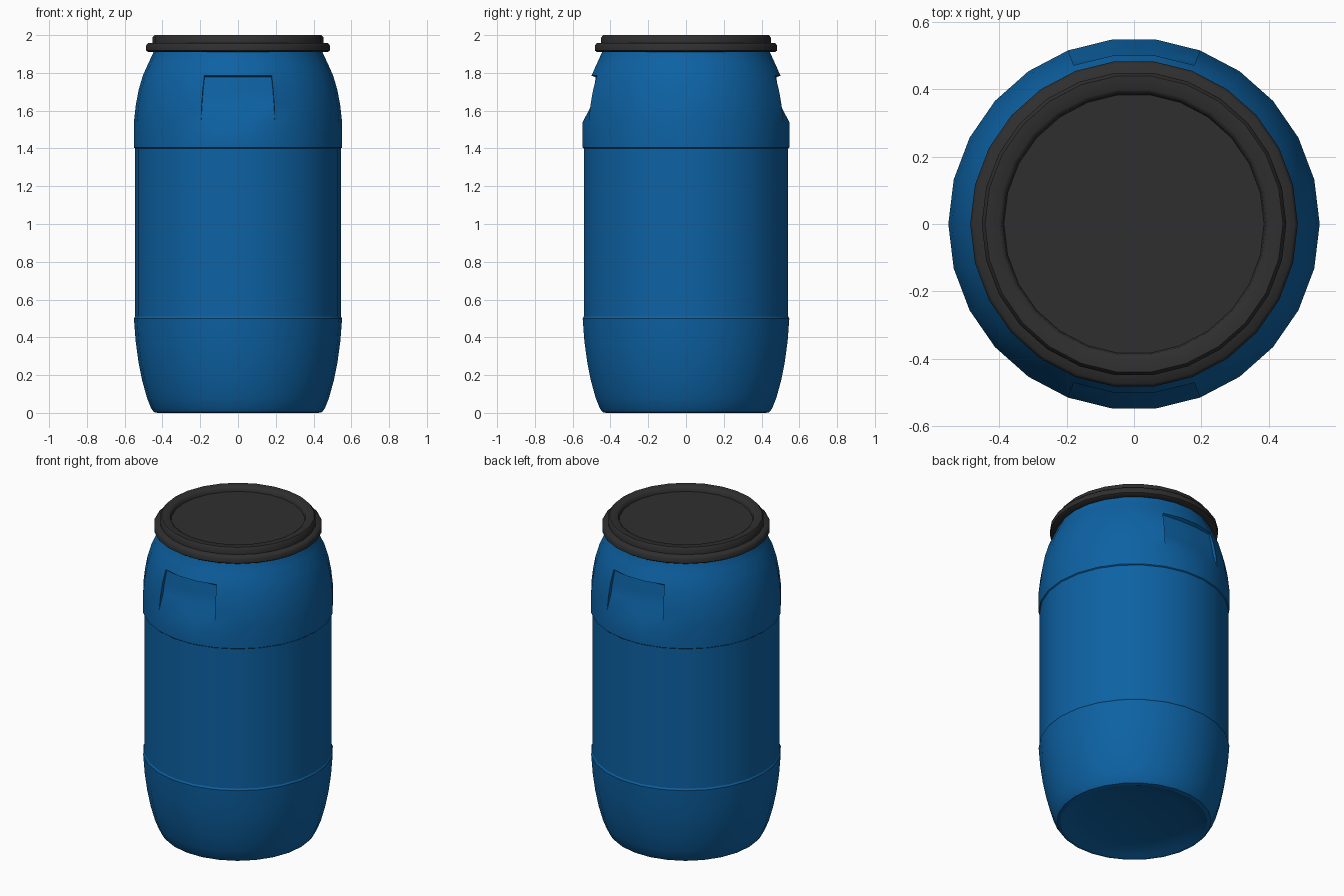
import bpy, bmesh, math

if "Cube" in bpy.data.objects:
    bpy.data.objects.remove(bpy.data.objects["Cube"])

SIDES = 26
STEP = 2 * math.pi / SIDES


def material(name, rgb):
    m = bpy.data.materials.new(name)
    m.diffuse_color = (*rgb, 1)
    m.use_nodes = True
    m.node_tree.nodes["Principled BSDF"].inputs["Base Color"].default_value = m.diffuse_color
    return m


BLUE = material("barrel blue", (0.004, 0.122, 0.37))
BLACK = material("lid black", (0.028, 0.028, 0.028))


def lathe(profile, closed=False):
    """Spin (radius, z) points around z; capped at both ends unless closed."""
    bm = bmesh.new()
    rings = [[bm.verts.new((r * math.cos(k * STEP), r * math.sin(k * STEP), z))
              for k in range(SIDES)] for r, z in profile]
    pairs = list(zip(rings, rings[1:]))
    if closed:
        pairs.append((rings[-1], rings[0]))
    else:
        bm.faces.new(rings[0][::-1])
        bm.faces.new(rings[-1])
    for a, b in pairs:
        for k in range(SIDES):
            j = (k + 1) % SIDES
            bm.faces.new((a[k], a[j], b[j], b[k]))
    return bm


def finish(bm, name, mat, angle=30):
    bmesh.ops.recalc_face_normals(bm, faces=bm.faces)
    me = bpy.data.meshes.new(name)
    bm.to_mesh(me)
    bm.free()
    me.materials.append(mat)
    ob = bpy.data.objects.new(name, me)
    bpy.context.collection.objects.link(ob)
    bpy.ops.object.select_all(action='DESELECT')
    ob.select_set(True)
    bpy.context.view_layer.objects.active = ob
    bpy.ops.object.shade_smooth_by_angle(angle=math.radians(angle))
    return ob


# Barrel body: dished base, bulged ends, slightly slimmer middle
Z_LOW, Z_MID, Z_TOP = 1.54, 1.63, 1.785
bm = lathe([(0.30, 0.035), (0.39, 0.012), (0.425, 0.0), (0.445, 0.004), (0.46, 0.025),
            (0.482, 0.08), (0.507, 0.17), (0.527, 0.27), (0.542, 0.38), (0.551, 0.50),
            (0.545, 0.51), (0.545, 1.40), (0.551, 1.405), (0.551, Z_LOW),
            (0.541, Z_MID), (0.526, 1.71), (0.504, Z_TOP), (0.475, 1.85),
            (0.445, 1.915), (0.44, 1.95)])

# Hand grips: push three columns of faces inward on the front and back
grip = []
for f in bm.faces:
    c = f.calc_center_median()
    if Z_LOW < c.z < Z_TOP and abs(c.x) < 0.17:
        grip.append(f)
ext = bmesh.ops.extrude_face_region(bm, geom=grip)
for v in [g for g in ext["geom"] if isinstance(g, bmesh.types.BMVert)]:
    if v.co.z > Z_LOW + 0.01:
        t = (v.co.z - Z_MID) / (Z_TOP - Z_MID)
        depth = 0.499 - 0.021 * t
        if abs(v.co.x) > 0.1:
            depth -= 0.014
            v.co.x *= 0.99
        v.co.y = math.copysign(depth, v.co.y)
        if t > 0.9:
            v.co.z -= 0.008
bmesh.ops.delete(bm, geom=[f for f in grip if f.is_valid], context='FACES_ONLY')
bmesh.ops.remove_doubles(bm, verts=bm.verts, dist=0.0005)
finish(bm, "barrel_body", BLUE)

# Clamp ring around the mouth
finish(lathe([(0.43, 1.91), (0.474, 1.91), (0.486, 1.918), (0.486, 1.946),
              (0.476, 1.957), (0.43, 1.96)], closed=True), "clamp_ring", BLACK, 50)

# Lid with raised rim and sunken centre
finish(lathe([(0.43, 1.945), (0.452, 1.95), (0.452, 1.988), (0.442, 2.0),
              (0.402, 2.0), (0.39, 1.992), (0.386, 1.971)]), "lid", BLACK, 50)
